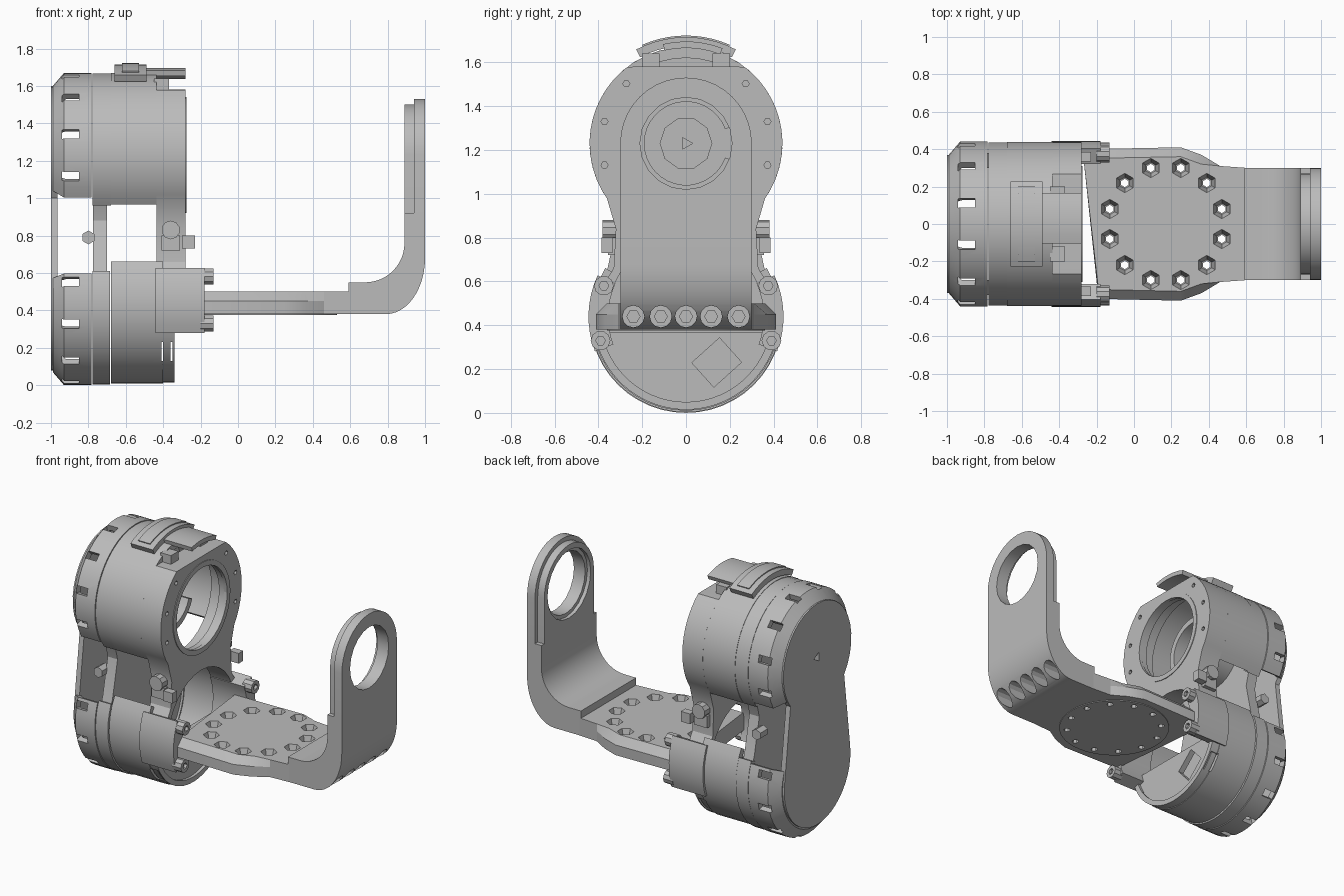
import bpy, bmesh
from math import sin, cos, radians, pi
from mathutils import Matrix, Vector

if "Cube" in bpy.data.objects:
    bpy.data.objects.remove(bpy.data.objects["Cube"])

TOP, LOW = 1.23, 0.44          # heights of the two drum axes
R = 0.44                       # drum radius

grey = bpy.data.materials.new("machined_grey")
grey.use_nodes = True
grey.diffuse_color = (0.5, 0.5, 0.5, 1)
grey.node_tree.nodes["Principled BSDF"].inputs["Base Color"].default_value = (0.5, 0.5, 0.5, 1)


def soften(ob):
    bpy.ops.object.select_all(action='DESELECT')
    ob.select_set(True)
    bpy.context.view_layer.objects.active = ob
    bpy.ops.object.shade_smooth_by_angle(angle=radians(25))


def finish(name, bm):
    bmesh.ops.recalc_face_normals(bm, faces=bm.faces)
    mesh = bpy.data.meshes.new(name)
    bm.to_mesh(mesh)
    bm.free()
    ob = bpy.data.objects.new(name, mesh)
    bpy.context.collection.objects.link(ob)
    mesh.materials.append(grey)
    soften(ob)
    return ob


def loft(name, layers):
    """Skin matching rings of points and cap both ends."""
    bm = bmesh.new()
    rings = [[bm.verts.new(p) for p in ring] for ring in layers]
    n = len(rings[0])
    for a, b in zip(rings, rings[1:]):
        for i in range(n):
            j = (i + 1) % n
            bm.faces.new((a[i], a[j], b[j], b[i]))
    bm.faces.new(rings[0])
    bm.faces.new(rings[-1])
    return finish(name, bm)


def slab(name, pts, x0, x1):
    """Extrude a (y, z) outline along x."""
    return loft(name, [[(x, y, z) for y, z in pts] for x in (x0, x1)])


def arc(cy, cz, r, a0, a1, n=24, rz=None):
    rz = rz or r
    ts = [radians(a0 + (a1 - a0) * i / n) for i in range(n + 1)]
    return [(cy + r * cos(t), cz + rz * sin(t)) for t in ts]


def shell(name, profile, cz, a0, a1, n=30):
    """Sweep an (x, radius) profile part of the way round an x axis."""
    ts = [radians(a0 + (a1 - a0) * i / n) for i in range(n + 1)]
    return loft(name, [[(x, r * cos(t), cz + r * sin(t)) for x, r in profile] for t in ts])


def band(x0, x1, r0, r1):
    return [(x0, r0), (x0, r1), (x1, r1), (x1, r0)]


def rods(name, spots, r, length, axis, sides=24, r2=None):
    """Cylinders or cones of one size, centred on each spot."""
    bm = bmesh.new()
    turn = Vector((0, 0, 1)).rotation_difference(Vector(axis)).to_matrix().to_4x4()
    for s in spots:
        bmesh.ops.create_cone(bm, cap_ends=True, segments=sides, radius1=r, radius2=r2 or r,
                              depth=length, matrix=Matrix.Translation(s) @ turn)
    return finish(name, bm)


def boxes(name, mats):
    bm = bmesh.new()
    for m in mats:
        bmesh.ops.create_cube(bm, size=1, matrix=m)
    return finish(name, bm)


def box(x, y, z, sx, sy, sz):
    return Matrix.Translation((x, y, z)) @ Matrix.Diagonal((sx, sy, sz, 1))


def cut(targets, cutter):
    """Subtract a cutter from parts, bake the result, drop the cutter."""
    cutter.hide_render = True
    for ob in targets:
        mod = ob.modifiers.new("cut", 'BOOLEAN')
        mod.operation, mod.solver, mod.object = 'DIFFERENCE', 'EXACT', cutter
        bpy.context.view_layer.update()
        graph = bpy.context.evaluated_depsgraph_get()
        baked = bpy.data.meshes.new_from_object(ob.evaluated_get(graph))
        ob.modifiers.clear()
        ob.data = baked
        soften(ob)
    bpy.data.objects.remove(cutter)


X, Y, Z = (1, 0, 0), (0, 1, 0), (0, 0, 1)

# Drum end caps, with notches round the rim
cap = [(-0.98, 0.33), (-0.99, 0.37), (-0.93, R), (-0.782, R), (-0.782, 0.40), (-0.92, 0.40)]
caps = [shell("upper_cap", cap, TOP, -31, 211), shell("lower_cap", cap, LOW, 159, 381)]
for ob, cz, start in zip(caps, (TOP, LOW), (0, 180)):
    notches = [Matrix.Translation((0, 0, cz)) @ Matrix.Rotation(radians(start + a), 4, 'X')
               @ box(-0.895, R - 0.02, 0, 0.09, 0.14, 0.05) for a in range(-15, 200, 30)]
    cut([ob], boxes("notch_cutter", notches))

# Flat end plate: round top, stepped in to a straight-sided lower half
end_outline = arc(0, TOP, 0.37, -38, 218) + arc(0, LOW, 0.36, 170, 370)
end = slab("end_plate", end_outline, -1.0, -0.965)
cut([end], rods("triangle_cutter", [(-0.98, 0, TOP)], 0.035, 0.2, X, 3))

# Drum bodies
middle = (arc(0, TOP, 0.41, -33, 213) + [(-0.31, 0.88)]
          + arc(0, LOW, 0.41, 153, 387) + [(0.31, 0.88)])
slab("middle_plate", middle, -0.775, -0.70)
shell("upper_band", band(-0.778, -0.68, 0.39, 0.437), TOP, -38, 218)
shell("upper_body", band(-0.68, -0.435, 0.39, R), TOP, -37, 217)
shell("lower_band", band(-0.778, -0.685, 0.39, 0.437), LOW, 157, 383)
lower_body = shell("lower_body", band(-0.68, -0.40, 0.39, 0.43), LOW, 149, 391)
lower_face = slab("lower_face", arc(0, LOW, 0.42, 190, 350), -0.40, -0.36)
rim = shell("lower_rim", band(-0.41, -0.34, 0.39, 0.425), LOW, 200, 340)
cut([lower_body, rim], boxes("window_cutter", [box(-0.38, 0, 0.18, 0.06, 2, 0.10)]))
tilt = Matrix.Translation((-0.38, 0.14, 0.23)) @ Matrix.Rotation(radians(42), 4, 'X')
cut([lower_face], boxes("pocket_cutter", [tilt @ box(0, 0, 0, 0.2, 0.17, 0.15)]))

# Inner hub of the upper drum
shell("hub_tube", band(-0.70, -0.50, 0.19, 0.23), TOP, 20, 340)
hub = rods("hub", [(-0.65, 0, TOP)], 0.12, 0.12, X, 10)
cut([hub], rods("bore_cutter", [(-0.6, 0, TOP)], 0.03, 0.2, X, 3))

# Neck plate joining the drums
outline = [(y, min(z, 1.58)) for y, z in arc(0, TOP, R, -35, 215, 40)]
outline += [(-0.32, 0.84), (-0.33, 0.66), (-0.40, 0.55), (0.40, 0.55), (0.33, 0.66), (0.32, 0.84)]
neck = slab("neck_plate", outline, -0.435, -0.28)
cut([neck], rods("mouth_cutter", [(-0.35, 0, TOP)], 0.28, 0.4, X, 32))
cut([neck], rods("recess_cutter", [(-0.43, 0, TOP)], 0.33, 0.18, X, 32))
cut([neck], rods("arch_cutter", [(-0.35, 0, LOW)], 0.36, 0.5, X, 32))
holes = [(-0.28, 0.385 * cos(radians(a)), TOP + 0.385 * sin(radians(a)))
         for a in (-15, 15, 45, 135, 165, 195)]
cut([neck], rods("pin_hole_cutter", holes, 0.016, 0.06, X, 6))

# Mouth ring
shell("mouth_ring", band(-0.30, -0.275, 0.275, 0.31), TOP, 0, 360, 36)

# Side brackets and their fasteners
for side, sgn in (("left", 1), ("right", -1)):
    low, high = (-21, 25) if sgn > 0 else (155, 201)
    shell(side + "_bracket", band(-0.44, -0.18, 0.355, R + 0.005), LOW, low, high, 8)
    seats = [(sgn * 0.39, 0.33), (sgn * 0.375, 0.58)]
    bolts = rods(side + "_bracket_bolts", [(-0.165, y, z) for y, z in seats], 0.045, 0.07, X, 10)
    cut([bolts], rods("socket_cutter", [(-0.13, y, z) for y, z in seats], 0.022, 0.04, X, 6))
    rods(side + "_waist_screw", [(-0.80, sgn * 0.34, 0.79)], 0.037, 0.08, Y, 6)
    rods(side + "_waist_bolt", [(-0.36, sgn * 0.335, 0.83)], 0.05, 0.09, Y, 10)
    boxes(side + "_waist_lug", [box(-0.265, sgn * 0.36, 0.765, 0.07, 0.05, 0.07),
                                box(-0.36, sgn * 0.325, 0.76, 0.10, 0.06, 0.08)])

# Clip on top of the upper drum
shell("clip_saddle", band(-0.66, -0.49, 0.445, 0.485), TOP, 62, 118, 10)
shell("clip_ridge", band(-0.62, -0.53, 0.48, 0.492), TOP, 66, 114, 10)
shell("clip_tongue", band(-0.50, -0.28, 0.435, 0.465), TOP, 69, 103, 6)
boxes("clip_blocks", [box(-0.41, s * 0.16, 1.61, 0.08, 0.08, 0.06) for s in (-1, 1)])

# Round base plate with a slanted inner edge and a ring of holes
half = [(0.25, 0.41), (0.36, 0.37), (0.46, 0.31), (0.60, 0.30)]


def plate_ring(z, inset):
    edge = [(x, y - inset * (x < 0.4)) for x, y in half]
    return ([(-0.27, 0.40 - inset, z)] + [(x, y, z) for x, y in edge]
            + [(x, -y, z) for x, y in reversed(edge)] + [(-0.19, inset - 0.40, z)])


plate = loft("base_plate", [plate_ring(0.38, 0), plate_ring(0.45, 0), plate_ring(0.50, 0.05)])
ring = [(0.17 + 0.31 * cos(t), 0.31 * sin(t)) for t in [pi / 12 + pi / 6 * i for i in range(12)]]
disc = rods("base_disc", [(0.17, 0, 0.385)], 0.36, 0.02, Z, 48)
cut([plate, disc], rods("hole_cutter", [(x, y, 0.44) for x, y in ring], 0.022, 0.3, Z, 6))
cut([plate], rods("countersink_cutter", [(x, y, 0.47) for x, y in ring], 0.03, 0.08, Z, 6, 0.055))

# Bent arm
bend_line = ([(0.59, 0.38)] + arc(0.79, 0.68, 0.21, -90, 0, 12, 0.30) + [(1.0, 0.92), (0.89, 0.92)]
             + arc(0.68, 0.76, 0.21, 0, -90, 12) + [(0.59, 0.55)])
bend = loft("arm_bend", [[(x, y, z) for x, z in bend_line] for y in (-0.30, 0.30)])
spots = [-0.24, -0.115, 0, 0.115, 0.24]
cut([bend], rods("bolt_hole_cutter", [(0.91, y, LOW) for y in spots], 0.05, 0.24, X, 12))
rods("arm_bolts", [(0.795, y, LOW) for y in spots], 0.032, 0.03, X, 6)

# Upright ring end of the arm
outer = slab("arm_outer_ring", arc(0, TOP, 0.30, 0, 180, 20) + [(-0.30, 0.92), (0.30, 0.92)], 0.94, 1.0)
inner = slab("arm_inner_ring", arc(0, TOP, 0.27, 0, 180, 20) + [(-0.27, 0.92), (0.27, 0.92)], 0.89, 0.94)
cut([outer, inner], rods("arm_hole_cutter", [(0.95, 0, TOP)], 0.21, 0.4, X, 20))
cut([inner], rods("arm_step_cutter", [(0.89, 0, TOP)], 0.235, 0.05, X, 20))
